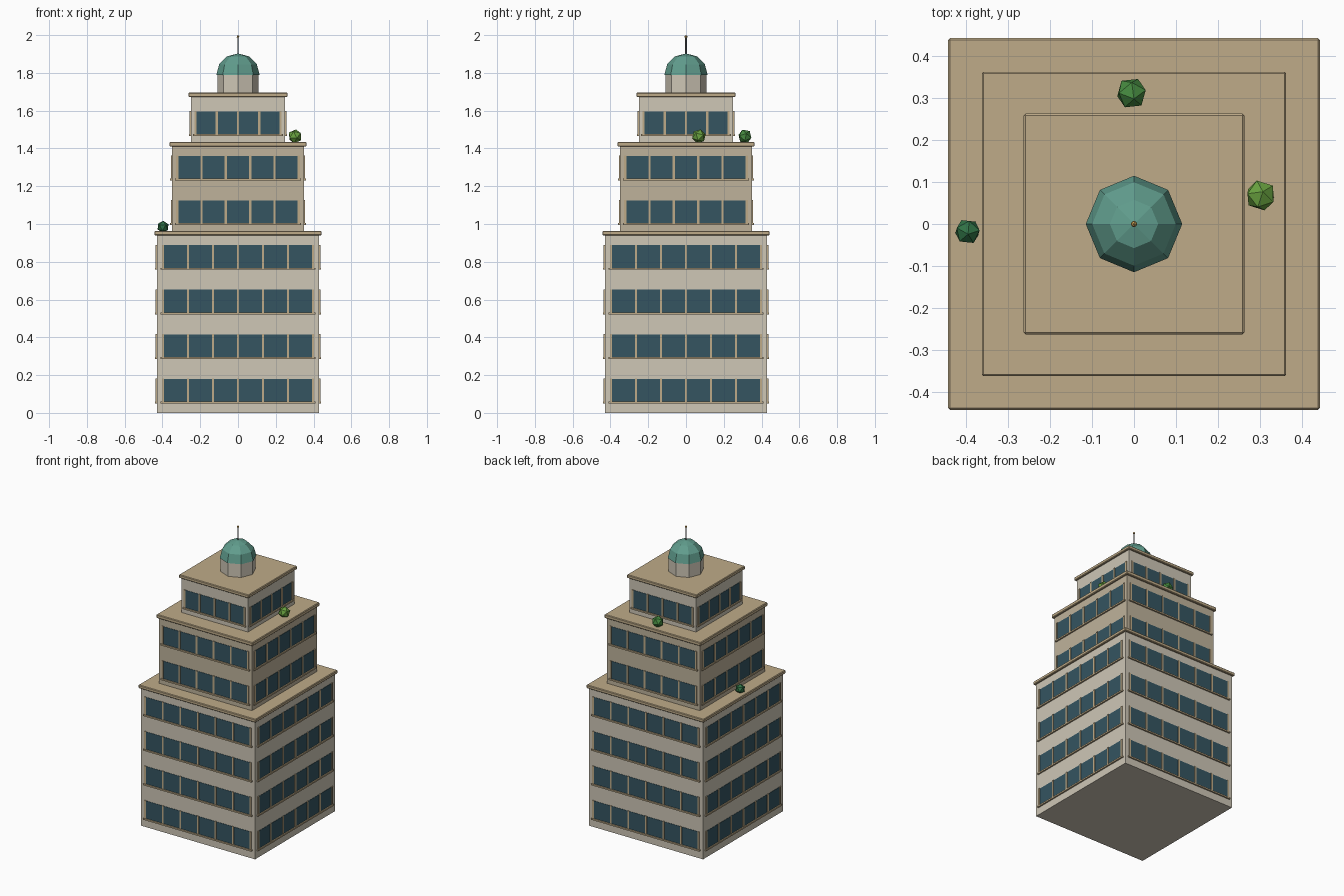
import bpy, bmesh, math
from mathutils import Matrix, Vector

if "Cube" in bpy.data.objects:
    bpy.data.objects.remove(bpy.data.objects["Cube"])


def material(name, rgb):
    m = bpy.data.materials.new(name)
    m.diffuse_color = (*rgb, 1)
    m.use_nodes = True
    m.node_tree.nodes["Principled BSDF"].inputs["Base Color"].default_value = m.diffuse_color
    return m


STONE = material("pale stone", (0.62, 0.57, 0.47))
STONE_DARK = material("warm stone", (0.52, 0.45, 0.33))
TRIM = material("tan trim", (0.52, 0.41, 0.25))
GLASS = material("dark glass", (0.035, 0.09, 0.12))
COPPER = material("green copper", (0.12, 0.34, 0.27))
METAL = material("dark metal", (0.12, 0.12, 0.12))
GOLD = material("gold", (0.6, 0.35, 0.08))


def finish(name, bm, mat):
    me = bpy.data.meshes.new(name)
    bm.to_mesh(me)
    bm.free()
    ob = bpy.data.objects.new(name, me)
    bpy.context.collection.objects.link(ob)
    me.materials.append(mat)
    return ob


def add_box(bm, lo, hi, turn=0):
    """Box between two corners, turned about the tower axis by quarter turns."""
    lo, hi = Vector(lo), Vector(hi)
    mat = (Matrix.Rotation(turn * math.pi / 2, 4, 'Z')
           @ Matrix.Translation((lo + hi) / 2)
           @ Matrix.Diagonal((*(hi - lo), 1)))
    bmesh.ops.create_cube(bm, size=1, matrix=mat)


def slab(name, half, z0, z1, mat, bevel=0):
    bm = bmesh.new()
    add_box(bm, (-half, -half, z0), (half, half, z1))
    ob = finish(name, bm, mat)
    if bevel:
        mod = ob.modifiers.new("bevel", 'BEVEL')
        mod.width, mod.segments = bevel, 1


FLOOR = 0.236
# name, half width, bottom, cornice bottom, cornice top, window half span, bays, floors, wall
TIERS = [
    ("lower", 0.43, 0.0, 0.94, 0.963, 0.397, 6, range(0, 4), STONE),
    ("middle", 0.35, 0.963, 1.41, 1.435, 0.322, 5, range(4, 6), STONE_DARK),
    ("upper", 0.25, 1.435, 1.672, 1.695, 0.225, 4, range(6, 7), STONE),
]

for name, half, z0, z1, z2, span, bays, floors, wall in TIERS:
    # Walls and roof cornice
    slab(name + "_walls", half, z0, z1, wall)
    slab(name + "_cornice", half + 0.013, z1, z2, TRIM, 0.004)

    # Window bands, mullions and sills on all four sides
    glass, mullions, sills = bmesh.new(), bmesh.new(), bmesh.new()
    for f in floors:
        zb, zt = f * FLOOR + 0.06, f * FLOOR + 0.18
        for turn in range(4):
            add_box(glass, (-span, -half - 0.002, zb), (span, -half + 0.01, zt), turn)
            add_box(sills, (-span - 0.012, -half - 0.01, zb - 0.01),
                    (span + 0.012, -half + 0.01, zb), turn)
            for i in range(bays + 1):
                x = -span + 2 * span * i / bays
                add_box(mullions, (x - 0.006, -half - 0.006, zb),
                        (x + 0.006, -half + 0.01, zt + 0.002), turn)
    finish(name + "_windows", glass, GLASS)
    finish(name + "_mullions", mullions, TRIM)
    finish(name + "_sills", sills, TRIM)


def cylinder(name, r, z0, z1, sides, mat):
    bm = bmesh.new()
    bmesh.ops.create_cone(bm, cap_ends=True, segments=sides, radius1=r, radius2=r,
                          depth=z1 - z0, matrix=Matrix.Translation((0, 0, (z0 + z1) / 2)))
    finish(name, bm, mat)


# Octagonal drum
cylinder("drum", 0.109, 1.69, 1.79, 8, STONE)

# Half-sphere dome
bm = bmesh.new()
bmesh.ops.create_uvsphere(bm, u_segments=8, v_segments=6, radius=0.115)
bmesh.ops.bisect_plane(bm, geom=bm.verts[:] + bm.edges[:] + bm.faces[:], dist=1e-5,
                       plane_co=(0, 0, 0), plane_no=(0, 0, 1), clear_inner=True)
bmesh.ops.holes_fill(bm, edges=[e for e in bm.edges if e.is_boundary])
bmesh.ops.translate(bm, verts=bm.verts, vec=(0, 0, 1.788))
finish("dome", bm, COPPER)

# Mast and finial
cylinder("mast", 0.004, 1.89, 1.99, 6, METAL)
bm = bmesh.new()
bmesh.ops.create_icosphere(bm, subdivisions=1, radius=0.008,
                           matrix=Matrix.Translation((0, 0, 1.992)))
finish("finial", bm, GOLD)

# Terrace shrubs
SHRUBS = [
    ("back_shrub", (-0.006, 0.312, 1.464), 0.038, 0.4, (0.06, 0.25, 0.05)),
    ("right_shrub", (0.302, 0.068, 1.464), 0.038, 1.1, (0.14, 0.36, 0.05)),
    ("left_shrub", (-0.397, -0.018, 0.985), 0.032, 0.2, (0.03, 0.17, 0.06)),
]
for name, loc, r, angle, rgb in SHRUBS:
    bm = bmesh.new()
    bmesh.ops.create_icosphere(bm, subdivisions=1, radius=r, matrix=Matrix.Translation(loc)
                               @ Matrix.Rotation(angle, 4, 'Z') @ Matrix.Rotation(angle, 4, 'X'))
    finish(name, bm, material(name + " leaves", rgb))
